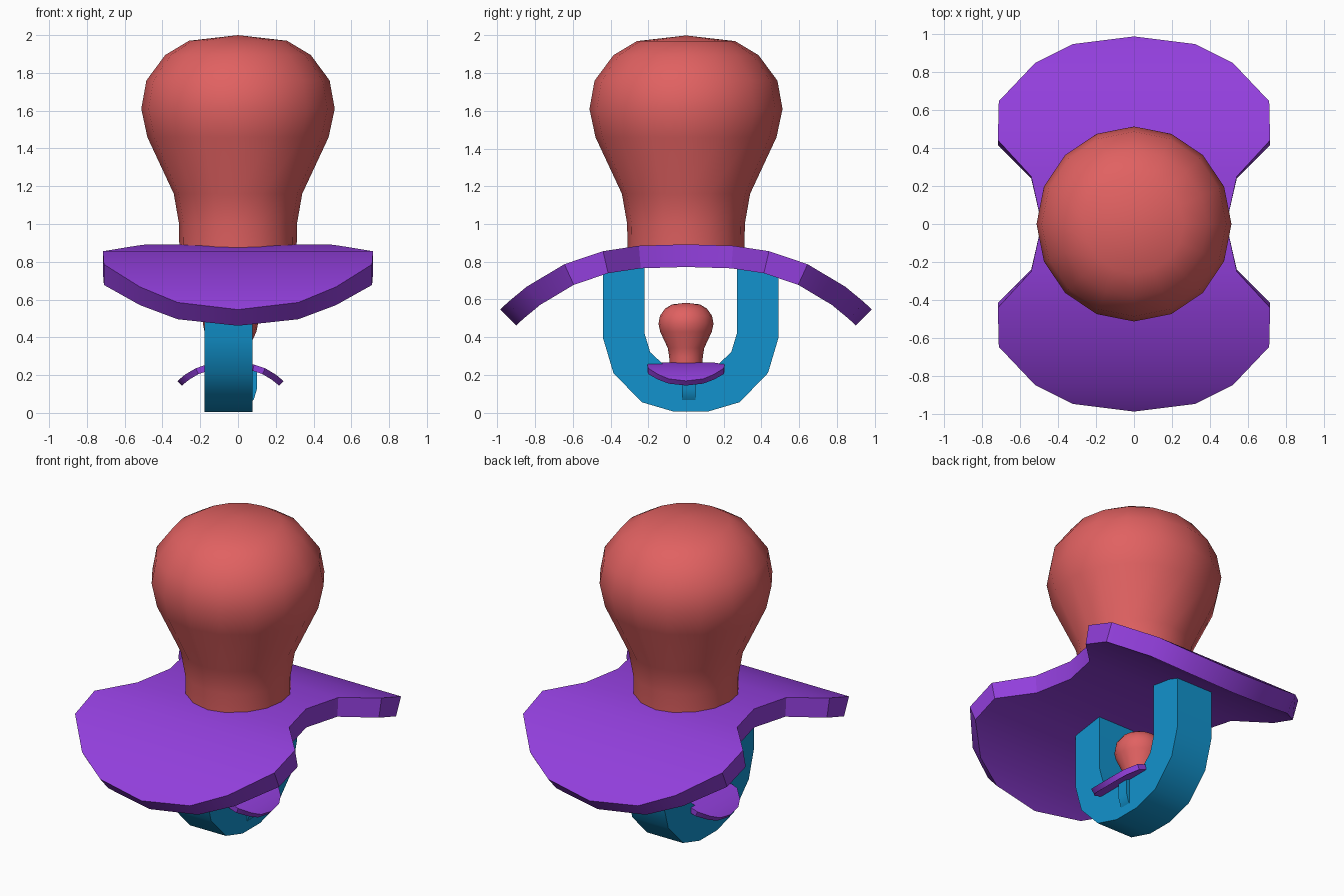
import bpy, bmesh, math
from mathutils import Matrix, Vector

if "Cube" in bpy.data.objects:
    bpy.data.objects.remove(bpy.data.objects["Cube"])


def material(name, rgb):
    m = bpy.data.materials.new(name)
    m.diffuse_color = (*rgb, 1)
    m.use_nodes = True
    m.node_tree.nodes["Principled BSDF"].inputs["Base Color"].default_value = m.diffuse_color
    return m


RED = material("soft red", (0.75, 0.12, 0.12))
PURPLE = material("purple", (0.29, 0.05, 0.72))
BLUE = material("blue", (0.006, 0.29, 0.61))


def finish(name, bm, mat, matrix, angle):
    bmesh.ops.recalc_face_normals(bm, faces=bm.faces[:])
    me = bpy.data.meshes.new(name)
    bm.to_mesh(me)
    bm.free()
    me.materials.append(mat)
    ob = bpy.data.objects.new(name, me)
    bpy.context.collection.objects.link(ob)
    ob.matrix_world = matrix
    bpy.ops.object.select_all(action='DESELECT')
    ob.select_set(True)
    bpy.context.view_layer.objects.active = ob
    bpy.ops.object.shade_smooth_by_angle(angle=math.radians(angle))


def build_teat(name, matrix):
    # lathed bulb, 16 sides
    profile = [(0.31, 0.80), (0.312, 1.0), (0.34, 1.16), (0.48, 1.46), (0.512, 1.61),
               (0.485, 1.76), (0.385, 1.895), (0.26, 1.97)]
    bm = bmesh.new()
    n = 16
    rings = [[bm.verts.new((r * math.cos(2 * math.pi * i / n),
                            r * math.sin(2 * math.pi * i / n), z)) for i in range(n)]
             for r, z in profile]
    for a, b in zip(rings, rings[1:]):
        for i in range(n):
            bm.faces.new((a[i], a[(i + 1) % n], b[(i + 1) % n], b[i]))
    top = bm.verts.new((0, 0, 2.0))
    for i in range(n):
        bm.faces.new((rings[-1][i], rings[-1][(i + 1) % n], top))
    bm.faces.new(rings[0])
    finish(name, bm, RED, matrix, 60)


def build_shield(name, matrix):
    # bow-tie plate bent along y: (y, half width), closed by a tip at each end
    half = [(0.25, 0.54), (0.44, 0.715), (0.645, 0.71), (0.845, 0.52), (0.945, 0.32)]
    rows = [(-y, w) for y, w in reversed(half)] + [(0, 0.485)] + half
    thick = 0.12

    def point(x, y, lower):
        p = Vector((x, y, 0.892 - 0.36 * abs(y) ** 2.8))
        if lower:
            slope = -math.copysign(0.36 * 2.8 * abs(y) ** 1.8, y)
            p -= thick * Vector((0, -slope, 1)).normalized()
        return p

    bm = bmesh.new()
    loops = []
    for lower in (False, True):
        left = [bm.verts.new(point(-w, y, lower)) for y, w in rows]
        right = [bm.verts.new(point(w, y, lower)) for y, w in rows]
        front = bm.verts.new(point(0, -0.985, lower))
        back = bm.verts.new(point(0, 0.985, lower))
        for i in range(len(rows) - 1):
            bm.faces.new((left[i], right[i], right[i + 1], left[i + 1]))
        bm.faces.new((front, right[0], left[0]))
        bm.faces.new((back, left[-1], right[-1]))
        loops.append([front] + right + [back] + left[::-1])
    a, b = loops
    for i in range(len(a)):
        j = (i + 1) % len(a)
        bm.faces.new((a[i], a[j], b[j], b[i]))
    finish(name, bm, PURPLE, matrix, 30)


def build_handle(name, matrix):
    # U-shaped bar: matching outer and inner outlines, mirrored about y = 0.025
    outer = [(0.465, 0.79), (0.465, 0.395), (0.41, 0.21), (0.26, 0.055), (0.09, 0.005)]
    inner = [(0.245, 0.79), (0.245, 0.42), (0.215, 0.32), (0.145, 0.255), (0.05, 0.225)]
    cy, x0, x1 = 0.025, -0.178, 0.078
    bm = bmesh.new()
    sections = []
    pairs = list(zip(outer, inner))
    for side, seq in ((1, pairs), (-1, pairs[::-1])):
        for (oy, oz), (iy, iz) in seq:
            sections.append([bm.verts.new(c) for c in (
                (x0, cy + side * oy, oz), (x1, cy + side * oy, oz),
                (x1, cy + side * iy, iz), (x0, cy + side * iy, iz))])
    for a, b in zip(sections, sections[1:]):
        for i in range(4):
            j = (i + 1) % 4
            bm.faces.new((a[i], a[j], b[j], b[i]))
    bm.faces.new(sections[0])
    bm.faces.new(sections[-1])
    finish(name, bm, BLUE, matrix, 30)


# full-size pacifier, and a small copy turned a quarter inside its handle
small = (Matrix.Translation((-0.04, 0, 0.012)) @ Matrix.Rotation(-math.pi / 2, 4, 'Z')
         @ Matrix.Scale(0.285, 4))
for prefix, matrix in (("large", Matrix.Identity(4)), ("small", small)):
    build_teat(prefix + "_teat", matrix)
    build_shield(prefix + "_shield", matrix)
    build_handle(prefix + "_handle", matrix)
